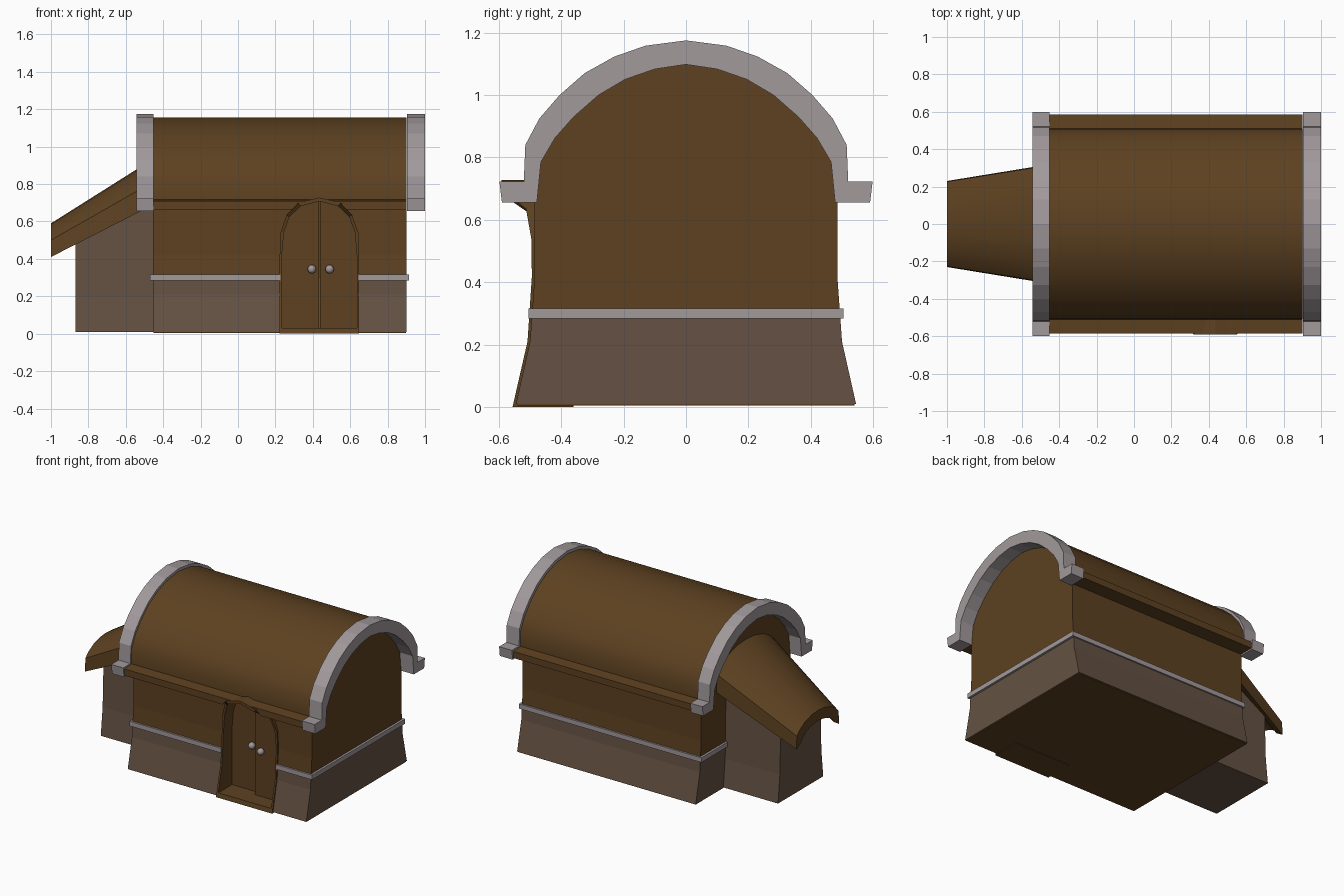
import bpy, bmesh, math

if "Cube" in bpy.data.objects:
    bpy.data.objects.remove(bpy.data.objects["Cube"])


def material(name, rgb):
    m = bpy.data.materials.new(name)
    m.diffuse_color = (*rgb, 1)
    m.use_nodes = True
    m.node_tree.nodes["Principled BSDF"].inputs["Base Color"].default_value = m.diffuse_color
    return m


WOOD = material("wood", (0.11, 0.053, 0.015))
PLINTH = material("plinth_brown", (0.13, 0.083, 0.056))
STONE = material("stone", (0.36, 0.32, 0.33))


def loft(name, loops, mat, ring=False, smooth=False):
    """Bridge equal loops of points; cap the ends, or join last to first."""
    bm = bmesh.new()
    vs = [[bm.verts.new(p) for p in loop] for loop in loops]
    n = len(vs[0])
    pairs = list(zip(vs, vs[1:])) + ([(vs[-1], vs[0])] if ring else [])
    for a, b in pairs:
        for i in range(n):
            j = (i + 1) % n
            bm.faces.new((a[i], a[j], b[j], b[i]))
    if not ring:
        bm.faces.new(vs[0])
        bm.faces.new(vs[-1][::-1])
    bmesh.ops.recalc_face_normals(bm, faces=bm.faces)
    me = bpy.data.meshes.new(name)
    bm.to_mesh(me)
    bm.free()
    ob = bpy.data.objects.new(name, me)
    bpy.context.collection.objects.link(ob)
    me.materials.append(mat)
    if smooth:
        bpy.ops.object.select_all(action='DESELECT')
        ob.select_set(True)
        bpy.context.view_layer.objects.active = ob
        bpy.ops.object.shade_smooth_by_angle(angle=math.radians(32))
    return ob


def mirror(half, c=0.0):
    """Complete a half outline; a final point with u = 0 is the apex."""
    left = [(c - u, z) for u, z in half]
    right = [(c + u, z) for u, z in reversed(half) if u > 0]
    return left + right


def along_x(name, pts, x0, x1, mat, **kw):
    return loft(name, [[(x, y, z) for y, z in pts] for x in (x0, x1)], mat, **kw)


def along_y(name, pts, y0, y1, mat):
    return loft(name, [[(x, y, z) for x, z in pts] for y in (y0, y1)], mat)


# Main building: flared plinth, upper walls, floor, trim band
X0, X1 = -0.455, 0.9
base = along_x("plinth", mirror([(0.545, 0.01), (0.5, 0.21), (0.494, 0.295)]), X0, X1, PLINTH)
walls = along_x("upper_walls", mirror([(0.494, 0.295), (0.485, 0.42), (0.485, 0.68)]), X0, X1, WOOD)
along_x("floor", mirror([(0.54, 0.004), (0.54, 0.015)]), X0 + 0.003, X1 - 0.003, WOOD)
trim = along_x("trim_band", mirror([(0.505, 0.284), (0.505, 0.316)]), -0.47, 0.915, STONE)

# Barrel roof with small eaves
curve = [(0.515, 0.84), (0.47, 0.925), (0.405, 1.0), (0.325, 1.07),
         (0.23, 1.123), (0.13, 1.158), (0, 1.175)]
roof_half = [(0.585, 0.665), (0.585, 0.71), (0.51, 0.717)]
roof_half += [(u * 0.985, z - 0.018) for u, z in curve]
roof = along_x("barrel_roof", mirror(roof_half), X0, X1, WOOD, smooth=True)

# Stone arches on both ends, with stepped feet
outer = [(0.59, 0.655), (0.598, 0.722), (0.52, 0.722)] + curve
inner = [(0.478, 0.655), (0.465, 0.785), (0.42, 0.862), (0.36, 0.93),
         (0.28, 1.0), (0.195, 1.05), (0.1, 1.083), (0, 1.098)]
arch = mirror(outer) + mirror(inner)[::-1]
for name, a, b in (("left_arch", -0.543, -0.452), ("right_arch", 0.903, 1.0)):
    along_x(name, arch, a, b, STONE)

# Doorway frame: its front follows the flared wall and the eave
CX = 0.435
out_half = [(0.213, 0.0), (0.212, 0.21), (0.212, 0.42), (0.208, 0.54),
            (0.175, 0.635), (0.115, 0.7), (0, 0.728)]
in_half = [(0.2, 0.03), (0.2, 0.21), (0.2, 0.42), (0.19, 0.54),
           (0.16, 0.625), (0.1, 0.682), (0, 0.708)]
front = [(0, 0.556), (0.21, 0.508), (0.42, 0.494), (0.6, 0.497),
         (0.64, 0.515), (0.68, 0.592), (0.8, 0.592)]


def front_y(z):
    for (z0, a), (z1, b) in zip(front, front[1:]):
        if z <= z1:
            return -(a + (b - a) * (z - z0) / (z1 - z0))


o, i = mirror(out_half, CX), mirror(in_half, CX)
BACK = -0.36
loft("door_frame", [[(x, front_y(z), z) for x, z in o],
                    [(x, front_y(z), z) for x, z in i],
                    [(x, BACK, z) for x, z in i],
                    [(x, BACK, z) for x, z in o]], WOOD, ring=True)

# Doorway opening cut through walls, trim and eave
cut_pts = [(CX + (x - CX) * 0.985, z - 0.003) for x, z in o]
cutter = along_y("doorway_cutter", cut_pts, -0.8, BACK - 0.005, WOOD)
cutter.hide_render = True
cutter.hide_viewport = False
cutter.display_type = 'WIRE'
for ob in (base, walls, trim, roof):
    m = ob.modifiers.new("doorway", 'BOOLEAN')
    m.operation = 'DIFFERENCE'
    m.solver = 'EXACT'
    m.object = cutter

# Pair of arched doors with round knobs
for name, s, y, kx in (("left_door", -1, -0.4, 0.395), ("right_door", 1, -0.44, 0.49)):
    pts = [(CX + s * u, z) for u, z in in_half]
    pts[-1] = (CX + s * 0.003, pts[-1][1])
    pts.append((CX + s * 0.003, 0.03))
    along_y(name, pts, y, BACK, WOOD)
    bpy.ops.mesh.primitive_uv_sphere_add(segments=12, ring_count=8, radius=0.023,
                                         location=(kx, y - 0.015, 0.345))
    knob = bpy.context.object
    knob.name = name + "_knob"
    knob.data.materials.append(STONE)
    bpy.ops.object.shade_smooth()

# Side annex walls, rising with the slope of their roof
annex = []
for x, eave, top in ((-0.87, 0.52, 0.6), (-0.44, 0.74, 0.84)):
    prof = mirror([(0.245, 0.01), (0.225, 0.2), (0.215, eave), (0, top)])
    annex.append([(x, y, z) for y, z in prof])
loft("annex_walls", annex, PLINTH)

# Annex roof: tapered, arched shell sloping away from the building
shell_out = [(1, 0), (0.985, 0.5), (0.85, 0.67), (0.6, 0.86), (0.3, 0.97), (0, 1)]
shell_in = [(0.75, 0.2), (0.7, 0.32), (0.55, 0.45), (0.38, 0.53), (0.2, 0.58), (0, 0.6)]
section = mirror(shell_out) + mirror(shell_in)[::-1]
loops = []
for x, w, z0, h in ((-1.0, 0.23, 0.41, 0.18), (-0.44, 0.321, 0.696, 0.247)):
    loops.append([(x, u * w, z0 + v * h) for u, v in section])
loft("annex_roof", loops, WOOD, smooth=True)
